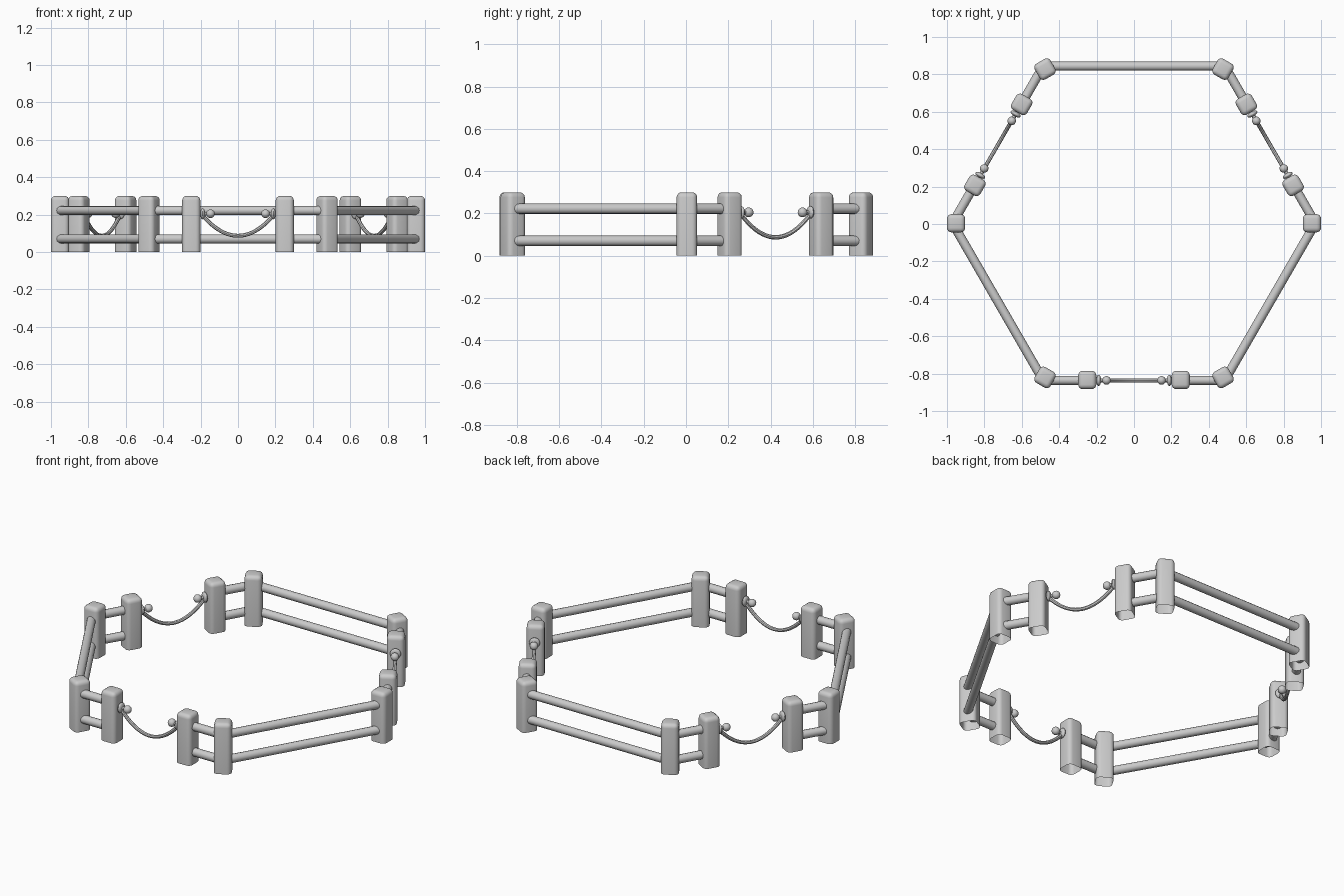
import bpy, bmesh, math
from mathutils import Matrix, Vector

if "Cube" in bpy.data.objects:
    bpy.data.objects.remove(bpy.data.objects["Cube"])

R = 0.9515       # corner post circle
APO = 0.84       # distance of fence sides from the centre
CY = 0.004       # small offset that centres the bounds
H = 0.30

grey = bpy.data.materials.new("light_grey")
grey.diffuse_color = (0.6, 0.6, 0.6, 1)
grey.use_nodes = True
grey.node_tree.nodes["Principled BSDF"].inputs["Base Color"].default_value = grey.diffuse_color


def turn(deg):
    return Matrix.Translation((0, CY, 0)) @ Matrix.Rotation(math.radians(deg), 4, 'Z')


def make(name, mesh, matrix, angle=40):
    ob = bpy.data.objects.new(name, mesh)
    bpy.context.collection.objects.link(ob)
    if not mesh.materials:
        mesh.materials.append(grey)
    ob.matrix_world = matrix
    bpy.ops.object.select_all(action='DESELECT')
    ob.select_set(True)
    bpy.context.view_layer.objects.active = ob
    bpy.ops.object.shade_smooth_by_angle(angle=math.radians(angle))
    return ob


def to_mesh(bm, name):
    me = bpy.data.meshes.new(name)
    bm.to_mesh(me)
    bm.free()
    return me


def rod(bm, x0, x1, y, z, r, sides=12):
    m = (Matrix.Translation(((x0 + x1) / 2, y, z))
         @ Matrix.Rotation(math.pi / 2, 4, 'Y'))
    bmesh.ops.create_cone(bm, cap_ends=True, segments=sides, radius1=r,
                          radius2=r, depth=abs(x1 - x0), matrix=m)


# rounded post, open underneath
def post_mesh():
    bm = bmesh.new()
    bmesh.ops.create_cube(bm, size=1, matrix=Matrix.Translation((0, 0, H / 2))
                          @ Matrix.Diagonal((0.097, 0.097, H, 1)))
    bottom = [f for f in bm.faces if f.normal.z < -0.9]
    bmesh.ops.delete(bm, geom=bottom, context='FACES_ONLY')
    edges = [e for e in bm.edges if not e.is_boundary]
    bmesh.ops.bevel(bm, geom=edges, offset=0.024, segments=4, profile=0.5,
                    affect='EDGES')
    return to_mesh(bm, "post")


# pair of horizontal rails between two positions along a side
def rails_mesh(x0, x1):
    bm = bmesh.new()
    for z in (0.07, 0.222):
        rod(bm, x0, x1, -APO, z, 0.0245)
    return to_mesh(bm, "rails")


# round plate, stem and knob that hold the rope
def hook_mesh(s):
    bm = bmesh.new()
    bmesh.ops.create_uvsphere(bm, u_segments=16, v_segments=10, radius=1,
                              matrix=Matrix.Translation((s * 0.189, -APO, 0.205))
                              @ Matrix.Diagonal((0.013, 0.03, 0.03, 1)))
    rod(bm, s * 0.2, s * 0.147, -APO, 0.205, 0.01)
    bmesh.ops.create_uvsphere(bm, u_segments=16, v_segments=10, radius=0.023,
                              matrix=Matrix.Translation((s * 0.147, -APO, 0.205)))
    return to_mesh(bm, "hook")


# sagging rope
def rope_mesh():
    n, r = 20, 0.0105
    bm = bmesh.new()
    rings = []
    for i in range(n + 1):
        t = -1 + 2 * i / n
        p = Vector((0.186 * t, -APO, 0.087 + 0.105 * t * t))
        d = Vector((0.186, 0, 0.21 * t)).normalized()
        up = Vector((-d.z, 0, d.x))
        rings.append([bm.verts.new(p + r * (math.cos(a) * up + math.sin(a) * Vector((0, 1, 0))))
                      for a in (k * math.pi / 4 for k in range(8))])
    for a, b in zip(rings, rings[1:]):
        for k in range(8):
            bm.faces.new((a[k], a[(k + 1) % 8], b[(k + 1) % 8], b[k]))
    bm.faces.new(rings[0])
    bm.faces.new(rings[-1])
    bmesh.ops.recalc_face_normals(bm, faces=bm.faces[:])
    return to_mesh(bm, "rope")


post = post_mesh()
long_rails = rails_mesh(-0.477, 0.477)
short_rails = {s: rails_mesh(s * 0.477, s * 0.25) for s in (-1, 1)}
hooks = {s: hook_mesh(s) for s in (-1, 1)}
rope = rope_mesh()

# corner posts
for k in range(6):
    make("corner_post", post, turn(60 * k) @ Matrix.Translation((R, 0, 0)))

# alternate rope openings and closed rail sides
for k in range(3):
    m = turn(120 * k)
    make("rope", rope, m)
    for s in (-1, 1):
        make("gate_post", post, m @ Matrix.Translation((s * 0.25, -APO + 0.002, 0)))
        make("short_rails", short_rails[s], m)
        make("rope_hook", hooks[s], m)
    make("long_rails", long_rails, turn(120 * k + 60))
